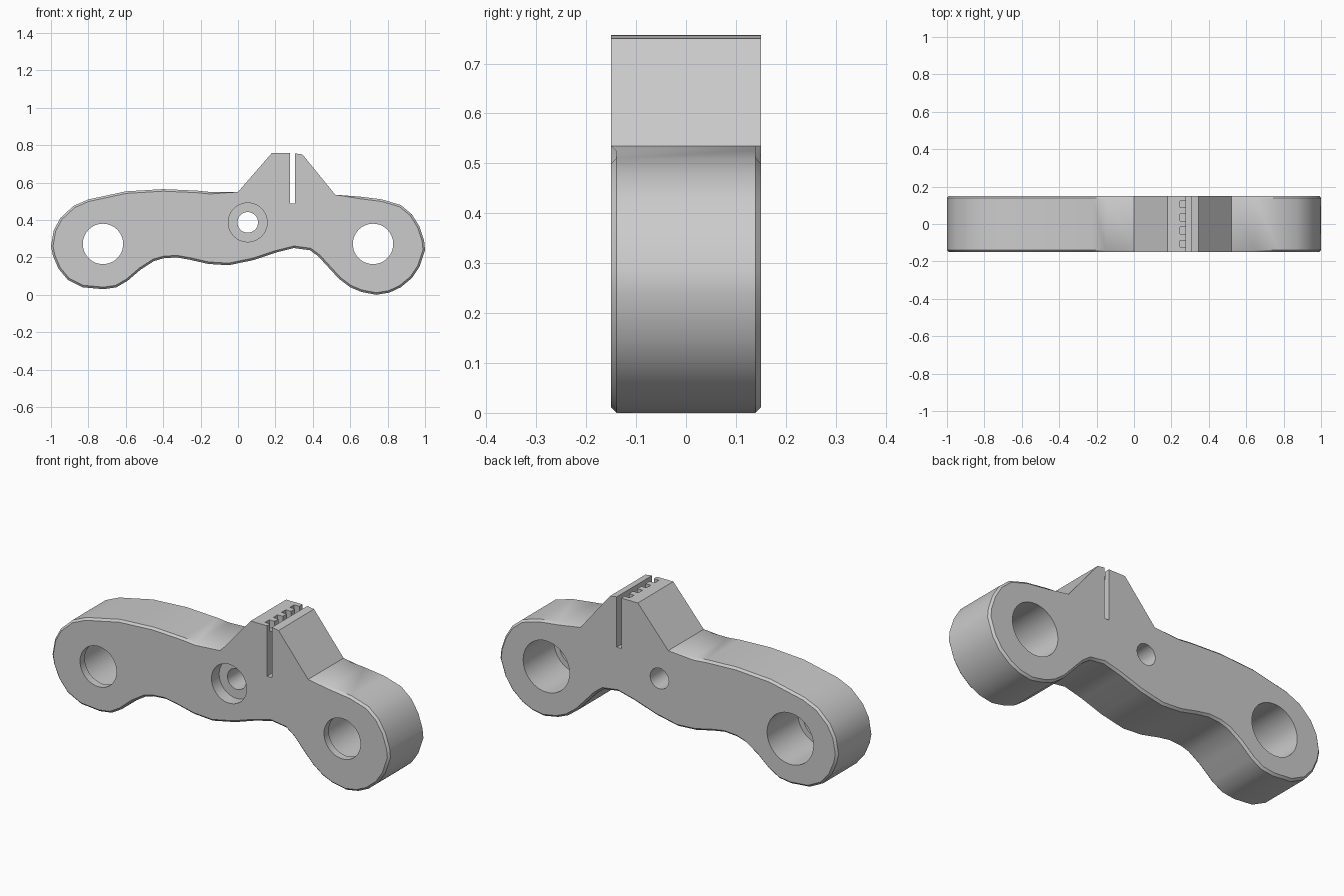
import bpy, bmesh, math

if "Cube" in bpy.data.objects:
    bpy.data.objects.remove(bpy.data.objects["Cube"])

HALF = 0.15  # half thickness of the arm

grey = bpy.data.materials.new("light_grey")
grey.diffuse_color = (0.6, 0.6, 0.6, 1)
grey.use_nodes = True
grey.node_tree.nodes["Principled BSDF"].inputs["Base Color"].default_value = grey.diffuse_color

# Side outline: top left lobe, underside, right lobe, then the clamp peak
OUTLINE = [
    (0, .55), (-.15, .55), (-.22, .557), (-.4, .565), (-.6, .553), (-.72, .527),
    (-.8, .51), (-.88, .475), (-.95, .41), (-.985, .345), (-1, .26), (-.99, .21),
    (-.96, .14), (-.91, .08), (-.83, .04), (-.72, .03), (-.65, .04), (-.59, .075),
    (-.52, .135), (-.45, .18), (-.4, .195), (-.33, .2), (-.26, .188), (-.16, .165),
    (-.05, .158), (.08, .185), (.2, .225), (.3, .25), (.385, .238), (.43, .205),
    (.48, .15), (.54, .085), (.6, .04), (.66, .015), (.74, .005), (.81, .012),
    (.87, .04), (.93, .09), (.97, .15), (1, .24), (.995, .29), (.97, .365),
    (.93, .43), (.87, .48), (.77, .51), (.65, .525), (.52, .535),
    (.345, .75), (.3, .757), (.18, .757)]
OUTLINE = [(x, z - 0.005 if z < 0.01 else z) for x, z in OUTLINE]


def build_arm():
    bm = bmesh.new()
    front = bm.faces.new([bm.verts.new((x, -HALF, z)) for x, z in OUTLINE])
    ext = bmesh.ops.extrude_face_region(bm, geom=[front])
    for v in ext["geom"]:
        if isinstance(v, bmesh.types.BMVert):
            v.co.y = HALF
    bmesh.ops.recalc_face_normals(bm, faces=bm.faces[:])
    # Soften the rims, leaving the clamp peak crisp
    rims = [e for e in bm.edges
            if abs(e.verts[0].co.y - e.verts[1].co.y) < 1e-4
            and max(v.co.z for v in e.verts) < 0.6]
    bmesh.ops.bevel(bm, geom=rims, offset=0.011, segments=1,
                    profile=0.5, affect='EDGES')
    me = bpy.data.meshes.new("rocker_arm")
    bm.to_mesh(me)
    bm.free()
    ob = bpy.data.objects.new("rocker_arm", me)
    bpy.context.collection.objects.link(ob)
    me.materials.append(grey)
    return ob


def bore(x, z, r, y0, y1):
    bpy.ops.mesh.primitive_cylinder_add(
        vertices=48, radius=r, depth=y1 - y0,
        location=(x, (y0 + y1) / 2, z), rotation=(math.pi / 2, 0, 0))
    return bpy.context.object


def box(x0, x1, y0, y1, z0, z1):
    bpy.ops.mesh.primitive_cube_add(
        size=1, location=((x0 + x1) / 2, (y0 + y1) / 2, (z0 + z1) / 2))
    bpy.context.object.scale = (x1 - x0, y1 - y0, z1 - z0)
    return bpy.context.object


arm = build_arm()
cutters = []
# End holes: narrow front lip, wider bore from the back
for x in (-0.722, 0.722):
    cutters.append(bore(x, 0.272, 0.108, -0.3, 0.0))
    cutters.append(bore(x, 0.272, 0.137, -HALF + 0.04, 0.3))
# Pivot hole with a front counterbore
cutters.append(bore(0.052, 0.387, 0.055, -0.3, 0.3))
cutters.append(bore(0.052, 0.387, 0.104, -0.3, -HALF + 0.065))
# Clamp slot
cutters.append(box(0.277, 0.305, -0.3, 0.3, 0.487, 0.9))
# Teeth notches along the slot
for i in range(4):
    y = -0.105 + 0.07 * i
    cutters.append(box(0.246, 0.29, y - 0.018, y + 0.018, 0.715, 0.9))

for i, c in enumerate(cutters):
    c.name = f"cutter_{i}"
    c.hide_render = True
    m = arm.modifiers.new(f"cut_{i}", 'BOOLEAN')
    m.operation = 'DIFFERENCE'
    m.solver = 'EXACT'
    m.object = c

# Apply the cuts and clear the cutters
bpy.ops.object.select_all(action='DESELECT')
arm.select_set(True)
bpy.context.view_layer.objects.active = arm
for m in list(arm.modifiers):
    bpy.ops.object.modifier_apply(modifier=m.name)
for c in cutters:
    bpy.data.objects.remove(c)
bpy.ops.object.shade_smooth_by_angle(angle=math.radians(35))
